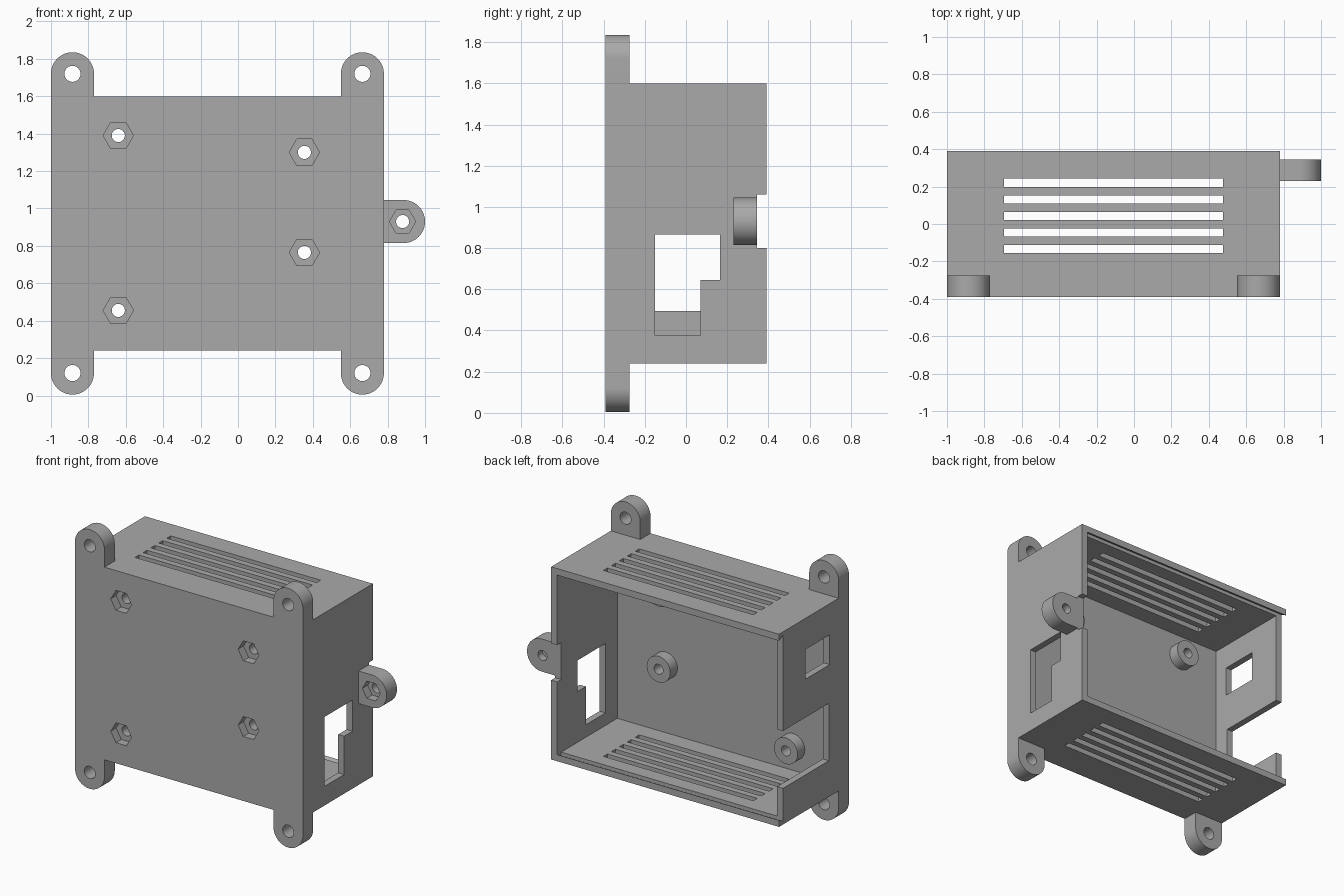
import bpy, bmesh, math
from mathutils import Vector

cube = bpy.data.objects.get("Cube")
if cube:
    bpy.data.objects.remove(cube, do_unlink=True)

grey = bpy.data.materials.new("plain grey")
grey.use_nodes = True
colour = (0.4, 0.4, 0.4, 1)
grey.diffuse_color = colour
grey.node_tree.nodes["Principled BSDF"].inputs["Base Color"].default_value = colour


def prism(name, pts, lo, hi, axis="y"):
    """Extrude a 2D outline along an axis: x uses (y, z), y uses (x, z), z uses (x, y)."""
    place = {"x": lambda a, b, h: (h, a, b),
             "y": lambda a, b, h: (a, h, b),
             "z": lambda a, b, h: (a, b, h)}[axis]
    bm = bmesh.new()
    face = bm.faces.new([bm.verts.new(place(a, b, lo)) for a, b in pts])
    ext = bmesh.ops.extrude_face_region(bm, geom=[face])
    shift = Vector(place(0, 0, hi - lo))
    bmesh.ops.translate(bm, vec=shift,
                        verts=[g for g in ext["geom"] if isinstance(g, bmesh.types.BMVert)])
    bmesh.ops.recalc_face_normals(bm, faces=bm.faces)
    mesh = bpy.data.meshes.new(name)
    bm.to_mesh(mesh)
    bm.free()
    mesh.materials.append(grey)
    ob = bpy.data.objects.new(name, mesh)
    bpy.context.collection.objects.link(ob)
    return ob


def arc(cx, cz, r, start=0, sweep=360, n=48):
    count = n if sweep == 360 else n + 1
    return [(cx + r * math.cos(math.radians(start + sweep * i / n)),
             cz + r * math.sin(math.radians(start + sweep * i / n))) for i in range(count)]


def rect(a0, a1, b0, b1):
    return [(a0, b0), (a1, b0), (a1, b1), (a0, b1)]


def activate(ob):
    bpy.ops.object.select_all(action="DESELECT")
    ob.select_set(True)
    bpy.context.view_layer.objects.active = ob


def cut(ob, pts, lo, hi, axis="y"):
    cutter = prism("cutter", pts, lo, hi, axis)
    cutter.hide_render = True
    mod = ob.modifiers.new("cut", "BOOLEAN")
    mod.operation, mod.solver, mod.object = "DIFFERENCE", "EXACT", cutter
    activate(ob)
    bpy.ops.object.modifier_apply(modifier=mod.name)
    bpy.data.objects.remove(cutter, do_unlink=True)


def smooth(ob):
    activate(ob)
    bpy.ops.object.shade_smooth_by_angle(angle=math.radians(30))


# Main dimensions
L, R, FRONT, BACK, BOTTOM, TOP = -1.0, 0.78, -0.39, 0.39, 0.24, 1.60
WALL, FLOOR, LID = 0.047, -0.28, 0.345
EAR_R, SCREW_R, NUT_R, NUT_DEPTH = 0.115, 0.035, 0.081, 0.06
POSTS = [(-0.64, 1.39), (0.355, 1.30), (0.355, 0.765), (-0.64, 0.455)]

# Open-backed case
case = prism("case", rect(L, R, BOTTOM, TOP), FRONT, BACK)
cut(case, rect(L + WALL, R - WALL, BOTTOM + WALL, TOP - WALL), FLOOR, 0.5)

# Dovetail channel for the sliding lid, open at one side
lo, hi, lip = BOTTOM + WALL, TOP - WALL, 0.025
cut(case, [(LID, lo - lip), (BACK + 0.01, lo + 0.005), (BACK + 0.01, hi - 0.005), (LID, hi + lip)],
    L - 0.1, R - WALL, "x")
cut(case, rect(LID, 0.5, 0.80, 1.06), R - 0.1, R + 0.1, "x")

# Ventilation slots through top and bottom
for i in range(5):
    y = 0.22 - i * 0.0885
    cut(case, rect(-0.695, 0.475, y - 0.022, y + 0.022), 0, 2, "z")

# Side openings
cut(case, [(-0.15, 0.375), (0.07, 0.375), (0.07, 0.645), (0.165, 0.645),
           (0.165, 0.865), (-0.15, 0.865)], R - 0.1, R + 0.1, "x")
cut(case, rect(-0.175, 0.095, 1.17, 1.38), L - 0.1, L + 0.1, "x")
cut(case, rect(-0.165, 0.5, 0.495, 0.90), L - 0.1, L + 0.1, "x")

# Nut pockets, screw holes and standoffs
for i, (x, z) in enumerate(POSTS):
    cut(case, arc(x, z, NUT_R, n=6), FRONT - 0.1, FRONT + NUT_DEPTH)
    cut(case, arc(x, z, SCREW_R), FRONT, FLOOR + 0.1)
    post = prism(f"standoff_{i + 1}", arc(x, z, 0.092), FLOOR, -0.2)
    cut(post, arc(x, z, SCREW_R), FLOOR - 0.1, 0)
    smooth(post)
smooth(case)

# Four corner mounting ears
for side, x in (("right", L + EAR_R), ("left", R - EAR_R)):
    for level, z, edge, start in (("top", 1.72, TOP, 0), ("bottom", 0.12, BOTTOM, 180)):
        sign = 1 if level == "top" else -1
        outline = [(x - sign * EAR_R, edge), (x + sign * EAR_R, edge)]
        outline += arc(x, z, EAR_R, start, 180)
        ear = prism(f"{level}_{side}_ear", outline, FRONT, -0.275)
        cut(ear, arc(x, z, 0.043), -1, 1)
        smooth(ear)

# Lid screw ear with a nut pocket
x, z = 0.885, 0.93
lid_ear = prism("lid_screw_ear", [(R, z + EAR_R), (R, z - EAR_R)] + arc(x, z, EAR_R, -90, 180), 0.23, LID)
cut(lid_ear, arc(x - 0.005, z, 0.07, n=6), 0, 0.23 + NUT_DEPTH)
cut(lid_ear, arc(x - 0.005, z, SCREW_R), 0, 1)
smooth(lid_ear)
